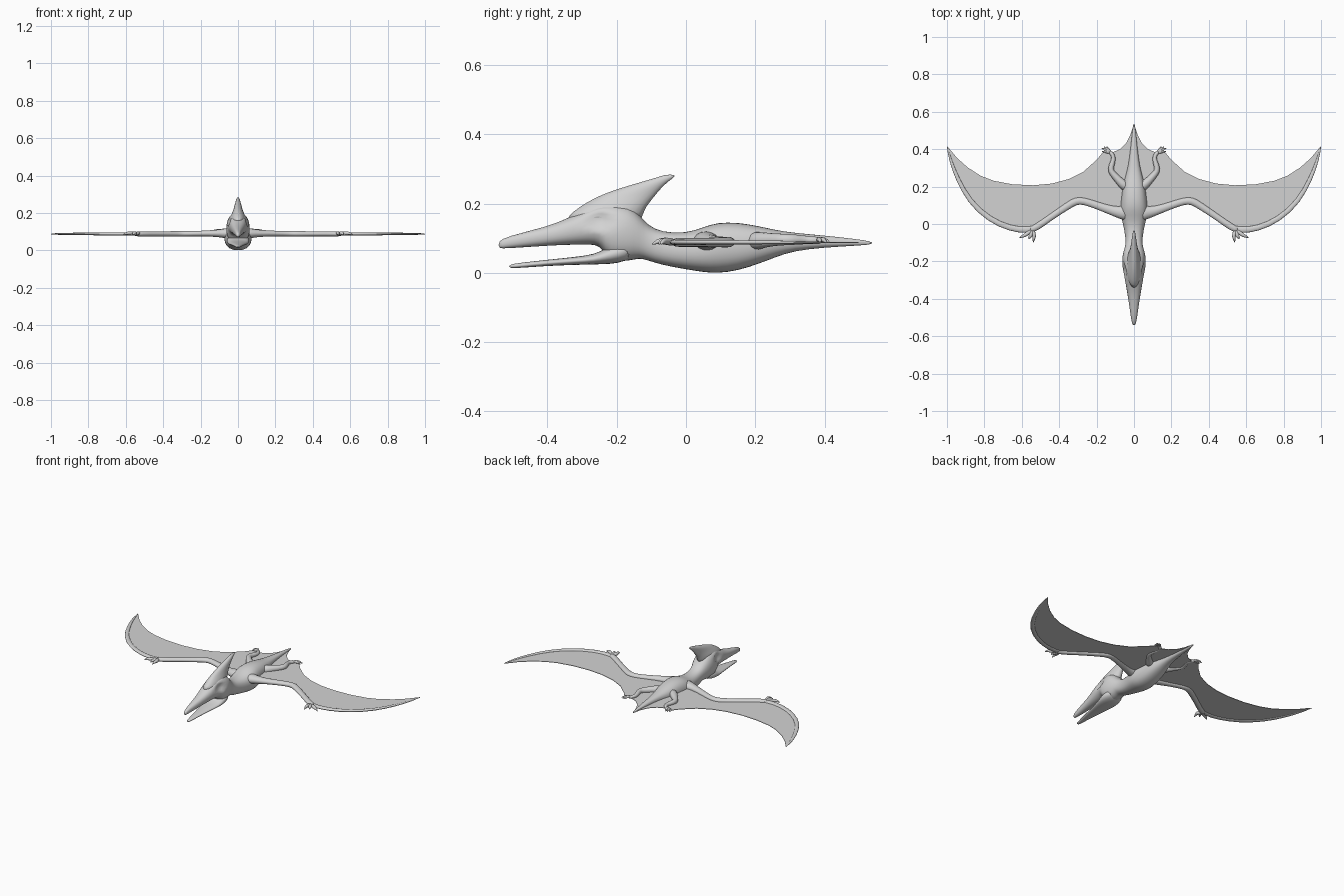
import bpy, bmesh, math
from mathutils import Vector

default_cube = bpy.data.objects.get("Cube")
if default_cube:
    bpy.data.objects.remove(default_cube, do_unlink=True)

grey = bpy.data.materials.new("plain grey skin")
grey.use_nodes = True
skin_colour = (0.65, 0.65, 0.65, 1)
grey.diffuse_color = skin_colour
grey.node_tree.nodes["Principled BSDF"].inputs["Base Color"].default_value = skin_colour
WING_Z = 0.087


def finish(name, bm, mirror=False, smooth=True, levels=1):
    """Turn a bmesh into a named, coloured object with its modifiers."""
    bmesh.ops.recalc_face_normals(bm, faces=bm.faces)
    mesh = bpy.data.meshes.new(name)
    bm.to_mesh(mesh)
    bm.free()
    mesh.materials.append(grey)
    obj = bpy.data.objects.new(name, mesh)
    bpy.context.collection.objects.link(obj)
    for poly in mesh.polygons:
        poly.use_smooth = smooth
    if levels:
        obj.modifiers.new("rounding", 'SUBSURF').levels = levels
        obj.modifiers["rounding"].render_levels = levels
    if mirror:
        obj.modifiers.new("other side", 'MIRROR').use_mirror_merge = False
    return obj


def skin_rings(bm, rings):
    """Bridge closed rings of points and cap both ends."""
    loops = [[bm.verts.new(p) for p in ring] for ring in rings]
    count = len(loops[0])
    for a, b in zip(loops, loops[1:]):
        for i in range(count):
            j = (i + 1) % count
            bm.faces.new((a[i], a[j], b[j], b[i]))
    bm.faces.new(loops[0])
    bm.faces.new(loops[-1])


def oval(centre, u, v, sides=12, power=1.0):
    """Oval ring around a centre; a power under one makes it boxier."""
    def shape(t):
        return math.copysign(abs(t) ** power, t)
    angles = [math.tau * i / sides for i in range(sides)]
    return [centre + u * shape(math.cos(a)) + v * shape(math.sin(a)) for a in angles]


def long_loft(bm, stations, power):
    """Loft along y from (y, low z, high z, half width)."""
    skin_rings(bm, [oval(Vector((0, y, (lo + hi) / 2)), Vector((w, 0, 0)),
                         Vector((0, 0, (hi - lo) / 2)), 16, power)
                    for y, lo, hi, w in stations])


def limb(bm, path, flat=1.0, sides=8):
    """Tapered tube through (x, y, z, radius) points."""
    pts = [Vector(p[:3]) for p in path]
    rings = []
    for i, p in enumerate(pts):
        along = (pts[min(i + 1, len(pts) - 1)] - pts[max(i - 1, 0)]).normalized()
        side = along.cross(Vector((0, 0, 1))).normalized()
        r = path[i][3]
        rings.append(oval(p, side * r, side.cross(along) * r * flat, sides))
    skin_rings(bm, rings)


# Upper beak, skull, neck, trunk and tail in one skin
bm = bmesh.new()
long_loft(bm, [
    (-.542, .07, .09, .008), (-.52, .07, .105, .014), (-.4, .078, .134, .031),
    (-.35, .08, .155, .04), (-.3, .081, .178, .049), (-.262, .081, .193, .057),
    (-.243, .07, .198, .061), (-.222, .032, .202, .065), (-.165, .032, .2, .063),
    (-.135, .042, .17, .053), (-.11, .035, .138, .046), (-.07, .022, .118, .046),
    (0, .009, .115, .059), (.05, .001, .133, .075), (.09, -.003, .147, .075),
    (.15, .005, .147, .068), (.21, .025, .136, .06), (.26, .045, .124, .045),
    (.31, .063, .116, .031), (.4, .073, .108, .019), (.49, .078, .098, .01),
    (.54, .082, .09, .003)], .85)
body = finish("body", bm)

# Eye hollows pressed into the rounded skull
bpy.context.view_layer.objects.active = body
bpy.ops.object.modifier_apply(modifier="rounding")
for vert in body.data.vertices:
    x, y, z = vert.co
    distance = math.hypot((y + .25) / .045, (z - .152) / .03)
    if distance < 1:
        vert.co.x *= 1 - .3 * (1 - distance ** 2)

# Lower beak
bm = bmesh.new()
long_loft(bm, [
    (-.512, .013, .024, .008), (-.48, .014, .029, .014), (-.4, .02, .038, .028),
    (-.32, .023, .046, .042), (-.262, .024, .054, .054), (-.235, .025, .07, .06),
    (-.2, .026, .085, .061), (-.15, .042, .09, .05)], .85)
finish("lower_beak", bm)

# Swept crest, sliced upward as (z, front y, back y, half width)
bm = bmesh.new()
skin_rings(bm, [oval(Vector((0, (a + b) / 2, z)), Vector((w, 0, 0)),
                     Vector((0, (b - a) / 2, 0)))
                for z, a, b, w in [
                    (.14, -.37, -.12, .045), (.178, -.33, -.12, .044),
                    (.205, -.288, -.1, .03), (.226, -.247, -.084, .023),
                    (.246, -.187, -.068, .018), (.262, -.132, -.052, .013),
                    (.276, -.082, -.033, .008), (.284, -.06, -.03, .004)]])
finish("crest", bm)

# Wing membrane, a thin sheet of strips as (front x, front y, rear x, rear y)
strips = [(0, .05, 0, .535), (.035, .055, .02, .475), (.07, .06, .04, .435),
          (.11, .068, .075, .4), (.15, .08, .11, .385), (.2, .097, .165, .385),
          (.25, .115, .2, .343), (.3, .122, .27, .28), (.37, .085, .35, .24),
          (.45, .033, .44, .216), (.54, -.025, .54, .207), (.65, -.025, .65, .212),
          (.77, .03, .75, .231), (.87, .12, .82, .258), (.94, .24, .89, .303),
          (.98, .34, .945, .352), (1, .415, .997, .414)]
bm = bmesh.new()
pairs = [(bm.verts.new((a, b, WING_Z)), bm.verts.new((c, d, WING_Z)))
         for a, b, c, d in strips]
for (a, b), (c, d) in zip(pairs, pairs[1:]):
    bm.faces.new((a, c, d, b))
membrane = finish("wing_membrane", bm, True, False, 0)
thickness = membrane.modifiers.new("thickness", 'SOLIDIFY')
thickness.thickness = .003
thickness.offset = 0

# Arm from shoulder through elbow to wrist
bm = bmesh.new()
limb(bm, [(.02, .055, .09, .052), (.07, .062, .091, .038), (.11, .068, .091, .027),
          (.2, .1, .09, .021), (.27, .124, .089, .021), (.31, .124, .089, .023),
          (.35, .1, .088, .021), (.45, .033, .088, .018), (.52, -.018, .088, .02),
          (.56, -.035, .088, .018)], .75)
finish("arm", bm, True)

# Long finger carrying the leading edge of the wing
bm = bmesh.new()
limb(bm, [(.52, -.02, .088, .018), (.57, -.034, .088, .019), (.66, -.026, .088, .017),
          (.775, .024, .088, .016), (.88, .12, .088, .014), (.945, .243, .088, .012),
          (.982, .34, .088, .008), (1, .418, .088, .002)], .5)
finish("wing_finger", bm, True)

# Three clawed fingers at each wrist
bm = bmesh.new()
for bend, tip in [((.53, -.065), (.538, -.1)), ((.552, -.066), (.562, -.08)),
                  ((.58, -.06), (.614, -.074))]:
    limb(bm, [(.545, -.03, WING_Z, .014), (*bend, WING_Z + .006, .011),
              ((bend[0] + tip[0]) / 2 + .004, (bend[1] + tip[1]) / 2, WING_Z + .004, .008),
              (*tip, WING_Z - .006, .001)])
finish("hand_claws", bm, True)

# Leg bent at the knee, with the ankle turned out
bm = bmesh.new()
limb(bm, [(.03, .19, .09, .033), (.065, .215, .094, .026), (.1, .254, .096, .02),
          (.126, .283, .096, .018), (.122, .31, .096, .017), (.108, .345, .095, .013),
          (.112, .37, .094, .012), (.135, .392, .092, .011)])
finish("leg", bm, True)

# Splayed toes
bm = bmesh.new()
for tip in [(.148, .416), (.162, .416), (.176, .408), (.174, .388)]:
    limb(bm, [(.125, .382, .093, .011), ((.13 + tip[0]) / 2, (.385 + tip[1]) / 2, .099, .008),
              (*tip, .085, .002)], sides=6)
finish("toes", bm, True)
